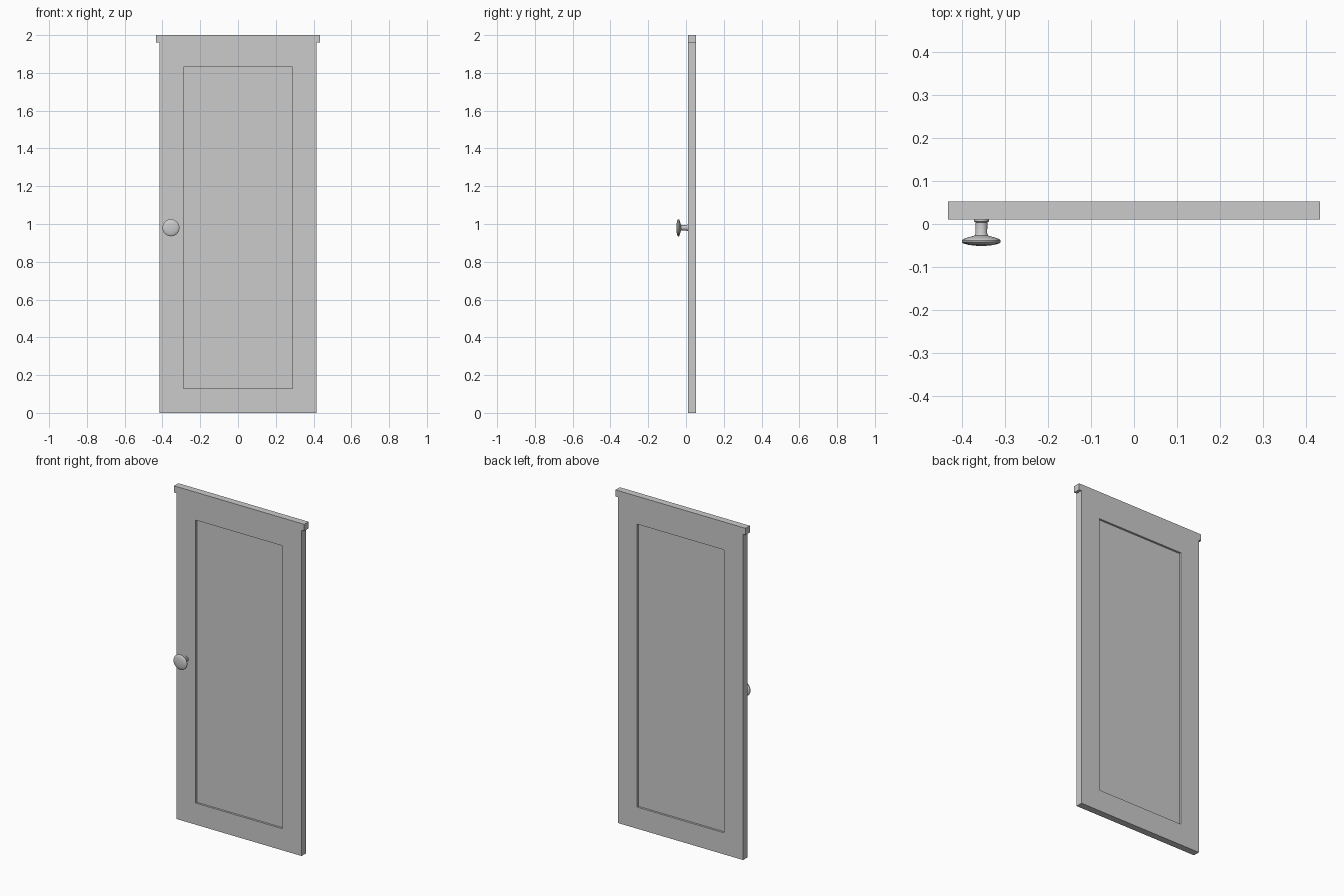
import bpy
import bmesh
from math import pi, radians
from mathutils import Matrix

if "Cube" in bpy.data.objects:
    bpy.data.objects.remove(bpy.data.objects["Cube"], do_unlink=True)

FRONT, BACK = 0.011, 0.052   # door faces in y
RECESS = 0.012               # panel depth on each side

grey = bpy.data.materials.new("plain_grey")
grey.use_nodes = True
grey.diffuse_color = (0.6, 0.6, 0.6, 1)
grey.node_tree.nodes["Principled BSDF"].inputs["Base Color"].default_value = grey.diffuse_color


def finish(name, bm):
    bmesh.ops.recalc_face_normals(bm, faces=bm.faces)
    mesh = bpy.data.meshes.new(name)
    bm.to_mesh(mesh)
    bm.free()
    mesh.materials.append(grey)
    obj = bpy.data.objects.new(name, mesh)
    bpy.context.collection.objects.link(obj)
    return obj


def box(name, lo, hi):
    bm = bmesh.new()
    size = [b - a for a, b in zip(lo, hi)]
    mid = [(a + b) / 2 for a, b in zip(lo, hi)]
    bmesh.ops.create_cube(bm, size=1, matrix=Matrix.Translation(mid) @ Matrix.Diagonal((*size, 1)))
    return finish(name, bm)


# Door slab: outline with a wider lip along the top
half = [(0.416, 0), (0.416, 1.96), (0.433, 1.96), (0.433, 2)]
outline = half + [(-x, z) for x, z in reversed(half)]
bm = bmesh.new()
face = bm.faces.new([bm.verts.new((x, FRONT, z)) for x, z in outline])
extruded = bmesh.ops.extrude_face_region(bm, geom=[face])["geom"]
bmesh.ops.translate(bm, vec=(0, BACK - FRONT, 0),
                    verts=[v for v in extruded if isinstance(v, bmesh.types.BMVert)])
door = finish("door_slab", bm)

# Recessed panel on the front and the back
for side, y0, y1 in (("front", FRONT - 0.05, FRONT + RECESS),
                     ("back", BACK - RECESS, BACK + 0.05)):
    cutter = box(side + "_panel_cutter", (-0.289, y0, 0.13), (0.289, y1, 1.832))
    cutter.hide_render = True
    cutter.hide_viewport = True
    cut = door.modifiers.new(side + "_panel", "BOOLEAN")
    cut.operation = "DIFFERENCE"
    cut.solver = "EXACT"
    cut.object = cutter

# Knob: radius and y profile turned about the y axis
profile = [(0, 0.013), (0.0175, 0.013), (0.0175, 0.006), (0.014, 0.004),
           (0.0135, -0.022), (0.016, -0.027), (0.03, -0.031), (0.042, -0.035),
           (0.045, -0.038), (0.045, -0.042), (0.042, -0.045), (0.03, -0.0485),
           (0.015, -0.0505), (0, -0.051)]
bm = bmesh.new()
verts = [bm.verts.new((r, y, 0)) for r, y in profile]
edges = [bm.edges.new(pair) for pair in zip(verts, verts[1:])]
bmesh.ops.spin(bm, geom=verts + edges, cent=(0, 0, 0), axis=(0, 1, 0),
               angle=2 * pi, steps=40)
bmesh.ops.remove_doubles(bm, verts=bm.verts, dist=0.0001)
knob = finish("knob", bm)
knob.location = (-0.355, 0, 0.98)
bpy.ops.object.select_all(action="DESELECT")
knob.select_set(True)
bpy.context.view_layer.objects.active = knob
bpy.ops.object.shade_smooth_by_angle(angle=radians(40))
